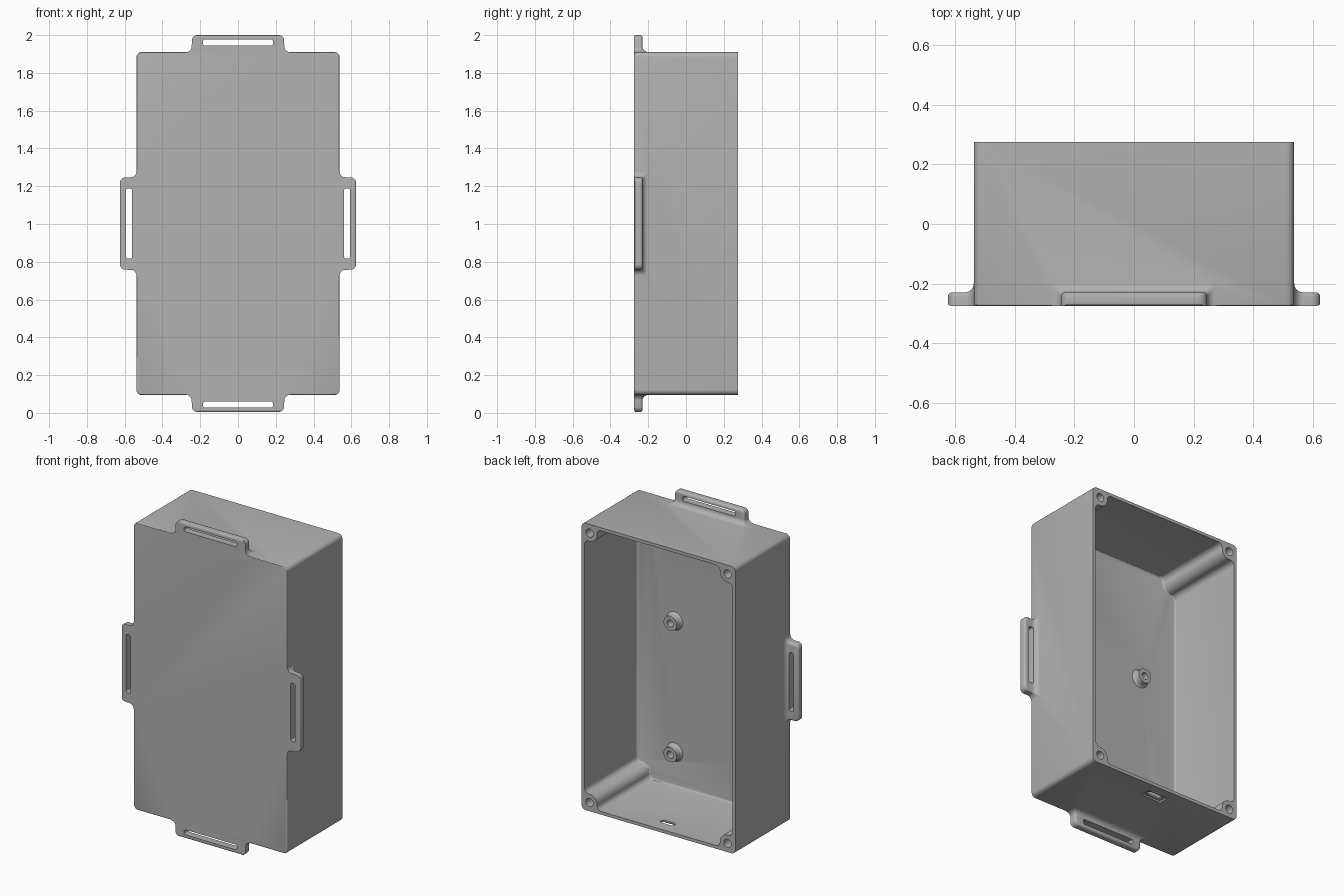
import bpy, bmesh
from math import sin, cos, pi, atan2, sqrt

cube = bpy.data.objects.get("Cube")
if cube:
    bpy.data.objects.remove(cube, do_unlink=True)

HX, BOTTOM, TOP = 0.538, 0.095, 1.91      # outer shell
FRONT, BACK = -0.275, 0.275
WALL, FLOOR = 0.02, -0.25
MID = (BOTTOM + TOP) / 2

plastic = bpy.data.materials.new("grey_plastic")
plastic.use_nodes = True
colour = (0.445, 0.445, 0.445, 1)
plastic.diffuse_color = colour
plastic.node_tree.nodes["Principled BSDF"].inputs["Base Color"].default_value = colour


def loft(name, rings, bevel=0):
    """Skin a stack of rings and cap both ends; optionally round the first cap."""
    bm = bmesh.new()
    rows = [[bm.verts.new(p) for p in ring] for ring in rings]
    n = len(rows[0])
    for a, b in zip(rows, rows[1:]):
        for i in range(n):
            j = (i + 1) % n
            bm.faces.new((a[i], a[j], b[j], b[i]))
    first = bm.faces.new(rows[0])
    bm.faces.new(rows[-1])
    bmesh.ops.recalc_face_normals(bm, faces=bm.faces[:])
    if bevel:
        bmesh.ops.bevel(bm, geom=first.edges[:], offset=bevel, segments=3,
                        profile=0.5, affect='EDGES')
    mesh = bpy.data.meshes.new(name)
    bm.to_mesh(mesh)
    bm.free()
    mesh.materials.append(plastic)
    ob = bpy.data.objects.new(name, mesh)
    bpy.context.collection.objects.link(ob)
    return ob


def combine(target, tool, operation):
    tool.hide_render = True
    mod = target.modifiers.new(operation.lower(), 'BOOLEAN')
    mod.operation, mod.solver, mod.object = operation, 'EXACT', tool
    bpy.context.view_layer.objects.active = target
    bpy.ops.object.modifier_apply(modifier=mod.name)
    bpy.data.objects.remove(tool, do_unlink=True)


def arc(cx, cy, r, a, b, n):
    return [(cx + r * cos(a + (b - a) * i / n), cy + r * sin(a + (b - a) * i / n))
            for i in range(n + 1)]


def rounded_rect(x0, x1, y0, y1, r, n=6):
    corners = ((x1 - r, y1 - r), (x0 + r, y1 - r), (x0 + r, y0 + r), (x1 - r, y0 + r))
    return [p for k, (cx, cy) in enumerate(corners)
            for p in arc(cx, cy, r, k * pi / 2, (k + 1) * pi / 2, n)]


def prism(name, outline, y0, y1, bevel=0):
    return loft(name, [[(x, y, z) for x, z in outline] for y in (y0, y1)], bevel)


def lathe(name, x, z, profile, n=32):
    return loft(name, [[(x + r * cos(2 * pi * i / n), y, z + r * sin(2 * pi * i / n))
                        for i in range(n)] for r, y in profile])


def cavity_outline():
    """Inner wall outline with a filleted screw column in every corner."""
    d, R, f = 0.035, 0.053, 0.03
    u = d + sqrt((R + f) ** 2 - (f - d) ** 2)
    end = atan2(d - f, d - u)
    half = arc(u, f, f, -pi / 2, end - 2 * pi, 6)
    half += arc(d, d, R, atan2(f - d, u - d), pi / 4, 6)[1:]
    corner = half + [(q, p) for p, q in reversed(half[:-1])]
    pts = []
    for sx, sz in ((1, 1), (1, -1), (-1, -1), (-1, 1)):
        seq = corner if sx == sz else corner[::-1]
        pts += [(sx * (HX - WALL - p), MID + sz * (TOP - MID - WALL - q)) for p, q in seq]
    return pts


# Hollow shell, open at the back
box = prism("enclosure", rounded_rect(-HX, HX, BOTTOM, TOP, 0.027), FRONT, BACK, 0.006)
combine(box, prism("cavity", cavity_outline(), FLOOR, BACK + 0.05, 0.012), 'DIFFERENCE')


# Strap loops: flared at the wall, rounded at the tip
def place(side, t, y, h):
    return {"left": (HX + h, y, MID + t), "right": (-HX - h, y, MID + t),
            "top": (t, y, TOP + h), "bottom": (t, y, BOTTOM - h)}[side]


def round_off(distance, r):
    """Offset of a quarter round, going from r at 0 down to 0 at distance r."""
    return r - sqrt(max(0, r * r - max(0, r - distance) ** 2))


def strap_loop(side, reach, slot_at, slot_half):
    flare, tip, edge = 0.03, 0.03, 0.013
    steps = [flare * (1 - cos(pi / 2 * i / 6)) for i in range(7)]
    steps += [reach - tip * (1 - sin(pi / 2 * i / 8)) for i in range(1, 9)]
    steps = [-0.012] + steps
    rings = []
    for h in steps:
        grow = round_off(max(h, 0), flare)
        w = 0.245 + grow - round_off(reach - h, tip)
        pinch = round_off(reach - h, edge)
        low, high = FRONT + pinch * 0.7, -0.23 + grow - pinch
        r = min(edge, (high - low) * 0.45)
        rings.append([place(side, t, y, h) for t, y in
                      [(-w, low), (w, low)] + arc(w - r, high - r, r, 0, pi / 2, 4)
                      + arc(r - w, high - r, r, pi / 2, pi, 4)])
    combine(box, loft(side + "_strap_loop", rings), 'UNION')
    slot = rounded_rect(-slot_half, slot_half, slot_at - 0.016, slot_at + 0.016, 0.011)
    combine(box, loft(side + "_slot", [[place(side, t, y, h) for t, h in slot]
                                       for y in (-0.32, -0.18)]), 'DIFFERENCE')


for side in ("left", "right"):
    strap_loop(side, 0.087, 0.039, 0.185)
for side in ("top", "bottom"):
    strap_loop(side, 0.09, 0.051, 0.185)

# Screw holes in the corner columns
for x in (-0.483, 0.483):
    for z in (BOTTOM + 0.055, TOP - 0.055):
        combine(box, lathe("screw_hole", x, z, [(0.026, 0.1), (0.026, 0.3)]), 'DIFFERENCE')

# Board standoffs on the floor
for x in (-0.255, 0.255):
    for z in (0.33, 1.16):
        profile = [(0.058, -0.26), (0.058, -0.25), (0.05, -0.244), (0.046, -0.236), (0.046, -0.205)]
        combine(box, lathe("standoff", x, z, profile), 'UNION')
        combine(box, lathe("standoff_hole", x, z, [(0.022, -0.255), (0.022, -0.15)]), 'DIFFERENCE')

# Cable port through the bottom wall, with a shallow outer recess
for w, h, r, z1 in ((0.07, 0.031, 0.005, BOTTOM + 0.01), (0.048, 0.018, 0.0175, BOTTOM + 0.05)):
    port = rounded_rect(-w, w, 0.18 - h, 0.18 + h, r)
    combine(box, loft("cable_port", [[(x, y, z) for x, y in port] for z in (0.05, z1)]), 'DIFFERENCE')

bpy.ops.object.select_all(action='DESELECT')
box.select_set(True)
bpy.context.view_layer.objects.active = box
bpy.ops.object.shade_smooth_by_angle(angle=pi / 6)
